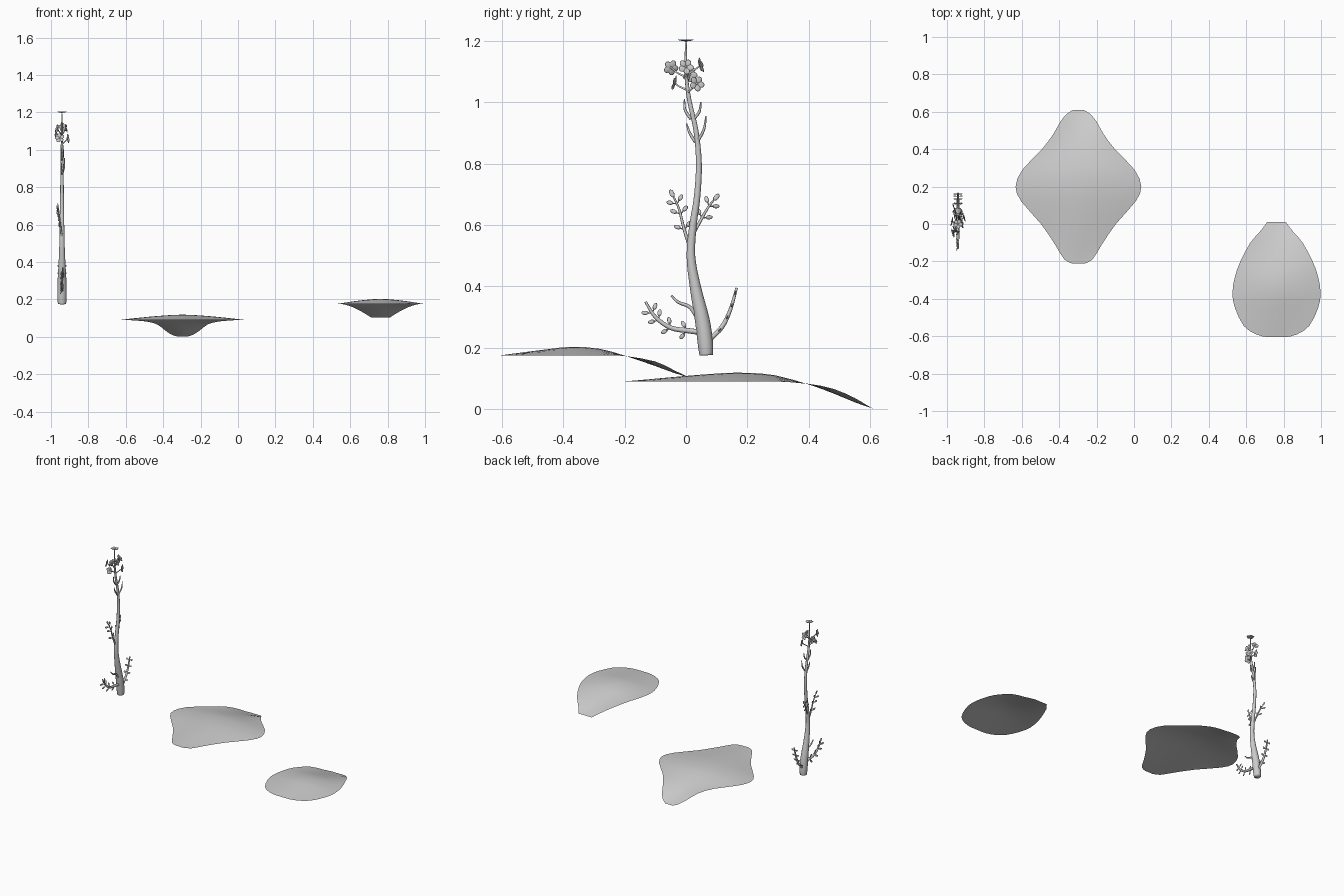
import bpy, bmesh, math
from mathutils import Vector, Matrix

if "Cube" in bpy.data.objects:
    bpy.data.objects.remove(bpy.data.objects["Cube"])

CX = -0.941  # the plant stands in the plane x = CX


def finish(name, bm):
    me = bpy.data.meshes.new(name)
    bm.to_mesh(me)
    bm.free()
    for p in me.polygons:
        p.use_smooth = True
    ob = bpy.data.objects.new(name, me)
    bpy.context.collection.objects.link(ob)
    return ob


def spline(pts, sub):
    """Smooth path through tuples of any size."""
    P = [pts[0]] + list(pts) + [pts[-1]]
    out = []
    for i in range(1, len(P) - 2):
        a, b, c, d = P[i - 1:i + 3]
        for s in range(sub):
            t = s / sub
            out.append(tuple(0.5 * (2 * q + (r - p) * t + (2 * p - 5 * q + 4 * r - u) * t * t
                                    + (3 * q - p - 3 * r + u) * t ** 3)
                             for p, q, r, u in zip(a, b, c, d)))
    out.append(tuple(pts[-1]))
    return out


def tube(bm, pts, sides=8, sub=4):
    """Tapered tube; points are (x offset, y, z, radius)."""
    path = spline(pts, sub)
    cs = [Vector((CX + p[0], p[1], p[2])) for p in path]
    rings = []
    for i, c in enumerate(cs):
        t = (cs[min(i + 1, len(cs) - 1)] - cs[max(i - 1, 0)]).normalized()
        u = Vector((1, 0.01, 0.02)) if abs(t.x) < 0.8 else Vector((0, 1, 0))
        u = (u - t * u.dot(t)).normalized()
        v = t.cross(u)
        r = path[i][3]
        rings.append([bm.verts.new(c + r * (u * math.cos(a) + v * math.sin(a)))
                      for a in (2 * math.pi * k / sides for k in range(sides))])
    for A, B in zip(rings, rings[1:]):
        for k in range(sides):
            j = (k + 1) % sides
            bm.faces.new((A[k], A[j], B[j], B[k]))
    bm.faces.new(rings[0][::-1])
    bm.faces.new(rings[-1])


def blade(bm, base, along, normal, length, width, gap=0.0):
    """Flat oval leaf or petal, with a short stalk when gap > 0."""
    a = Vector(along).normalized()
    n = Vector(normal)
    n = (n - a * n.dot(a)).normalized()
    s = n.cross(a)
    base = Vector(base)
    c = base + a * (gap + length / 2)
    m = Matrix((a, s, n)).transposed().to_4x4()
    m.translation = c
    m = m @ Matrix.Diagonal((length / 2, width / 2, 0.0022, 1))
    bmesh.ops.create_uvsphere(bm, u_segments=10, v_segments=6, radius=1, matrix=m)
    if gap:
        e = base + a * (gap + length * 0.2)
        tube(bm, [(base.x - CX, base.y, base.z, 0.0022), (e.x - CX, e.y, e.z, 0.0018)], 5, 1)


# fallen petals: rows of (y, half width, centre z, edge z)
def fallen_petal(name, x, rows, cols=10):
    bm = bmesh.new()
    grid = []
    for y, w, zc, ze in spline(rows, 2):
        ts = [2 * k / cols - 1 for k in range(cols + 1)]
        grid.append([bm.verts.new((x + w * t, y, zc + (ze - zc) * abs(t) ** 1.5)) for t in ts])
    for A, B in zip(grid, grid[1:]):
        for k in range(cols):
            bm.faces.new((A[k], A[k + 1], B[k + 1], B[k]))
    finish(name, bm)


fallen_petal("large_fallen_petal", -0.297, [
    (-0.212, 0.03, 0.09, 0.09), (-0.19, 0.075, 0.091, 0.09), (-0.11, 0.125, 0.098, 0.09),
    (0.0, 0.20, 0.108, 0.09), (0.12, 0.305, 0.117, 0.09), (0.2, 0.336, 0.118, 0.09),
    (0.29, 0.30, 0.11, 0.09), (0.4, 0.195, 0.08, 0.082), (0.48, 0.135, 0.051, 0.066),
    (0.55, 0.095, 0.022, 0.036), (0.59, 0.06, 0.008, 0.012), (0.61, 0.028, 0.002, 0.002)])
fallen_petal("small_fallen_petal", 0.762, [
    (-0.605, 0.05, 0.175, 0.175), (-0.59, 0.11, 0.177, 0.175), (-0.545, 0.175, 0.183, 0.175),
    (-0.45, 0.222, 0.195, 0.175), (-0.37, 0.236, 0.203, 0.175), (-0.28, 0.222, 0.196, 0.175),
    (-0.2, 0.193, 0.174, 0.173), (-0.1, 0.14, 0.14, 0.155), (-0.04, 0.088, 0.118, 0.127),
    (0.01, 0.05, 0.103, 0.103)])

# main stem
bm = bmesh.new()
tube(bm, [(0, .066, .175, .022), (0, .063, .215, .025), (0, .053, .29, .024), (0, .03, .40, .018),
          (0, .016, .50, .014), (0, .023, .60, .012), (0, .036, .69, .0105), (0, .042, .80, .0095),
          (0, .032, .91, .008), (0, .01, 1.01, .007), (0, 0, 1.10, .005), (0, 0, 1.195, .003)], 12)
finish("stem", bm)


# branches: (x, y, z, radius)
branches = {
    "low_left_branch": [(0, .05, .25, .009), (0, .01, .255, .0085), (0, -.05, .265, .0075),
                        (0, -.10, .30, .006), (0, -.132, .35, .004)],
    "low_bare_twig": [(0, .045, .28, .007), (0.004, .015, .33, .006), (0.004, -.025, .348, .005),
                      (0.004, -.048, .37, .003)],
    "low_right_branch": [(0, .075, .225, .008), (0, .117, .267, .0075), (0, .145, .325, .006),
                         (0, .165, .395, .004)],
    "mid_left_branch": [(0, .014, .525, .006), (-.008, -.006, .585, .005), (-.015, -.022, .65, .004),
                        (-.02, -.04, .69, .003)],
    "mid_right_branch": [(0, .018, .56, .006), (-.008, .045, .61, .005), (-.016, .072, .657, .004),
                         (-.022, .09, .68, .003)],
    "upper_right_twig": [(0, .033, .865, .005), (.012, .058, .91, .0045), (.014, .065, .955, .002)],
    "upper_left_twig": [(0, .03, .87, .005), (-.004, .012, .90, .0045), (-.006, .002, .93, .002)],
    "high_right_twig": [(0, .02, .94, .005), (.006, .043, .968, .0045), (.008, .048, 1.0, .002)],
    "high_left_twig": [(0, .016, .945, .005), (-.004, -.003, .975, .0045), (-.006, -.005, 1.01, .002)],
}
for name, pts in branches.items():
    bm = bmesh.new()
    tube(bm, pts)
    finish(name, bm)


def leafy(name, branch, steps, flat, tip=False):
    """Pairs of leaves along a branch: in its plane, or sideways along x."""
    bm = bmesh.new()
    path = spline(branches[branch], 8)
    n = len(path) - 1
    for f in steps:
        i = int(f * n)
        p, q = Vector(path[i][:3]), Vector(path[min(i + 1, n)][:3])
        if p == q:
            continue
        d = (q - p).normalized()
        p.x += CX
        side = Vector((1, 0, 0)).cross(d)
        for s in (-1, 1):
            if flat:
                blade(bm, p, d * 0.7 + side * s + Vector((-.3, 0, 0)), (1, 0, 0), .025, .014, .012)
            else:
                blade(bm, p, d * 0.3 + Vector((s, 0, 0)), side, .018, .013, .008)
    if tip:
        p, q = Vector(path[-3][:3]), Vector(path[-1][:3])
        d = q - p
        q.x += CX
        blade(bm, q, d, (1, 0, 0), .028, .016)
    finish(name, bm)


leafy("low_left_leaves", "low_left_branch", (.3, .52, .70, .84), True)
leafy("low_right_leaves", "low_right_branch", (.25, .5, .72, .9), False)
leafy("mid_left_leaves", "mid_left_branch", (.35, .6, .83), True, True)
leafy("mid_right_leaves", "mid_right_branch", (.42, .72), True, True)


# flowers: (x, y, z) of the centre, facing direction, height where its stalk leaves the stem
flowers = [
    ((-.024, -.048, 1.112), (-1, -.3, .2), 1.08),
    ((.02, 0, 1.115), (1, .1, .2), 1.08),
    ((.03, .035, 1.06), (1, .3, .1), 1.03),
    ((-.012, -.036, 1.062), (-.2, -1, .3), 1.04),
    ((.004, .046, 1.12), (.3, 1, .3), 1.09),
    ((-.03, .012, 1.09), (-1, .2, .1), 1.06),
    ((0, 0, 1.2), (0, 0, 1), None),
]
bm = bmesh.new()
for (x, y, z), face, root in flowers:
    c, n = Vector((CX + x, y, z)), Vector(face).normalized()
    u = n.orthogonal().normalized()
    v = n.cross(u)
    for k in range(5):
        a = 2 * math.pi * k / 5 + .3
        r = u * math.cos(a) + v * math.sin(a)
        blade(bm, c + r * .002, r + n * .15, n - r * .15, .024, .021)
    bmesh.ops.create_icosphere(bm, subdivisions=1, radius=.005, matrix=Matrix.Translation(c))
    if root:
        tube(bm, [(0, .003, root, .004), (x * .6, y * .6, (root + z) / 2, .003), (x, y, z, .003)], 6, 3)
finish("flowers", bm)
